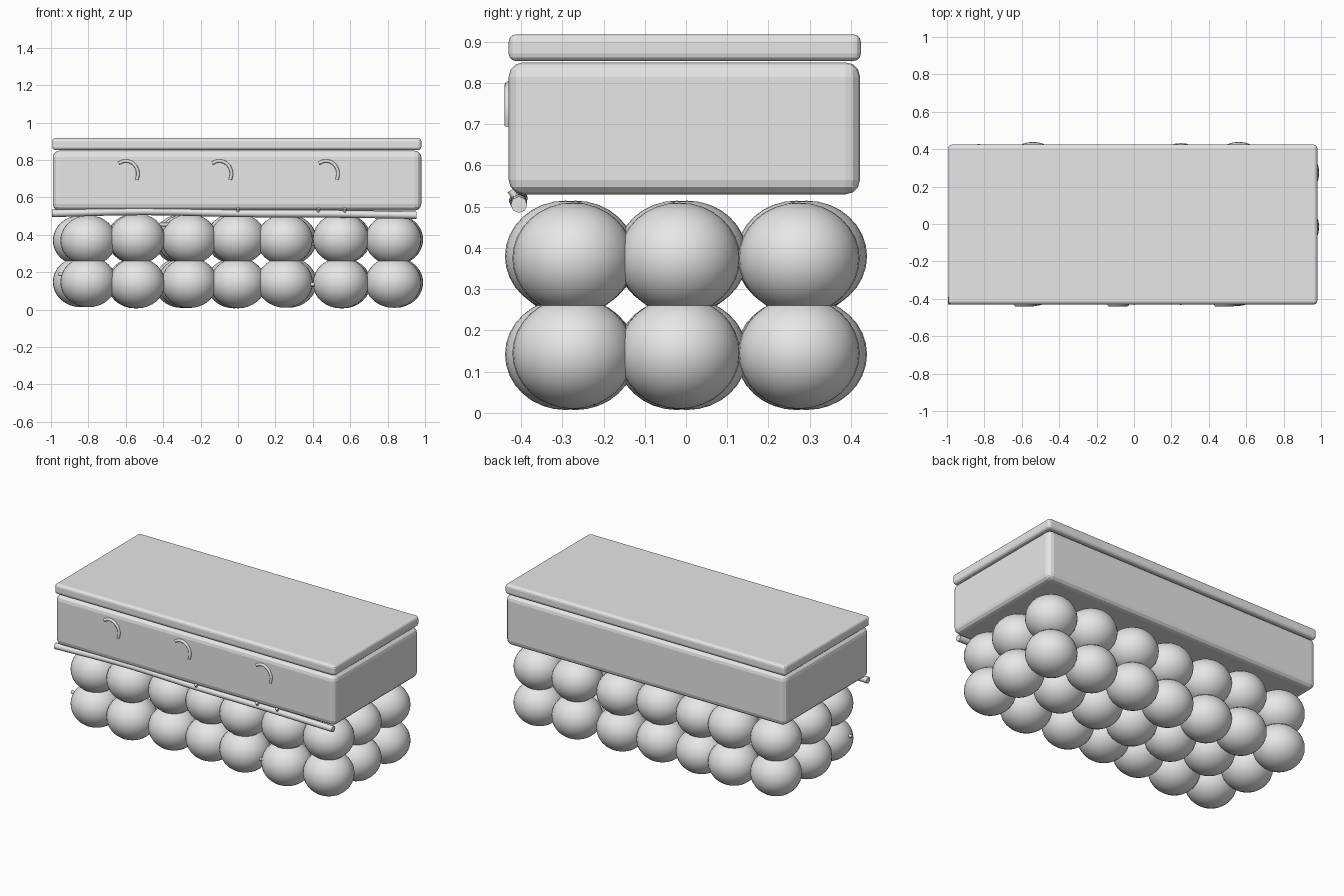
import bpy, math
from mathutils import Vector

cube = bpy.data.objects.get("Cube")
if cube:
    bpy.data.objects.remove(cube, do_unlink=True)

grey = bpy.data.materials.new("plain_grey")
grey.use_nodes = True
grey.diffuse_color = (0.8, 0.8, 0.8, 1)
grey.node_tree.nodes["Principled BSDF"].inputs["Base Color"].default_value = (0.8, 0.8, 0.8, 1)


def finish(obj, name):
    obj.name = name
    obj.data.materials.append(grey)
    return obj


def rounded_box(name, low, high, bevel):
    low, high = Vector(low), Vector(high)
    bpy.ops.mesh.primitive_cube_add(size=1, location=(low + high) / 2)
    obj = finish(bpy.context.object, name)
    obj.scale = high - low
    bpy.ops.object.transform_apply(location=False, rotation=False, scale=True)
    mod = obj.modifiers.new("rounded_edges", "BEVEL")
    mod.width = bevel
    mod.segments = 3


def tube(name, points, radius, smooth=True):
    curve = bpy.data.curves.new(name, "CURVE")
    curve.dimensions = "3D"
    curve.bevel_depth = radius
    curve.bevel_resolution = 2
    curve.use_fill_caps = True
    curve.resolution_u = 6
    spline = curve.splines.new("BEZIER")
    spline.bezier_points.add(len(points) - 1)
    for bp, p in zip(spline.bezier_points, points):
        bp.co = p
        bp.handle_left_type = bp.handle_right_type = "AUTO" if smooth else "VECTOR"
    obj = bpy.data.objects.new(name, curve)
    bpy.context.collection.objects.link(obj)
    finish(obj, name)


# Box body and lid
rounded_box("box_body", (-0.99, -0.43, 0.53), (0.98, 0.422, 0.85), 0.035)
rounded_box("box_lid", (-0.993, -0.43, 0.853), (0.98, 0.424, 0.918), 0.018)

# Two layers of berries, three rows deep; each row is slightly uneven
rows = {
    "front": (-0.28, (-0.8, -0.54, -0.26, 0, 0.25, 0.55, 0.83)),
    "middle": (-0.01, (-0.84, -0.55, -0.28, 0, 0.27, 0.55, 0.84)),
    "back": (0.28, (-0.83, -0.54, -0.3, -0.02, 0.25, 0.56, 0.84)),
}
wobble = (0, -0.012, 0.008, 0.012, -0.005, -0.012, 0.006)
for row, (y, xs) in rows.items():
    for layer, z in (("lower", 0.148), ("upper", 0.37)):
        for i, x in enumerate(xs):
            shift = wobble[i] if row == "front" else -wobble[i]
            bpy.ops.mesh.primitive_uv_sphere_add(
                segments=32, ring_count=16,
                location=(x, y + shift, z + abs(wobble[i]) * (0.8 if layer == "upper" else -0.5)))
            berry = finish(bpy.context.object, f"{layer}_{row}_berry_{i + 1}")
            berry.scale = (0.15, 0.147, 0.135)
            bpy.ops.object.shade_smooth()

# Slightly wavy branch under the front edge, with short stubs
tube("branch", [(-0.995, -0.41, 0.515), (-0.5, -0.405, 0.525),
                (0, -0.405, 0.515), (0.5, -0.405, 0.512), (0.955, -0.405, 0.505)], 0.02)
for i, x in enumerate((0, 0.43, 0.57)):
    tube(f"branch_stub_{i + 1}", [(x, -0.405, 0.51), (x, -0.425, 0.54)], 0.009, False)

# Thin stems between the berries
for i, (x, y, z) in enumerate(((0.4, -0.33, 0.135), (0.4, -0.28, 0.35),
                               (-0.39, -0.3, 0.455), (-0.93, -0.3, 0.19))):
    tube(f"stem_{i + 1}", [(x - 0.03, y, z), (x + 0.03, y, z)], 0.01, False)

# Curved tendrils on the front face
for i, x in enumerate((-0.6, -0.1, 0.47)):
    arc = []
    for step in range(7):
        a = math.radians(125 - step * 25)
        arc.append((x + 0.065 * math.cos(a), -0.431, 0.725 + 0.07 * math.sin(a)))
    tube(f"front_tendril_{i + 1}", arc, 0.009)
